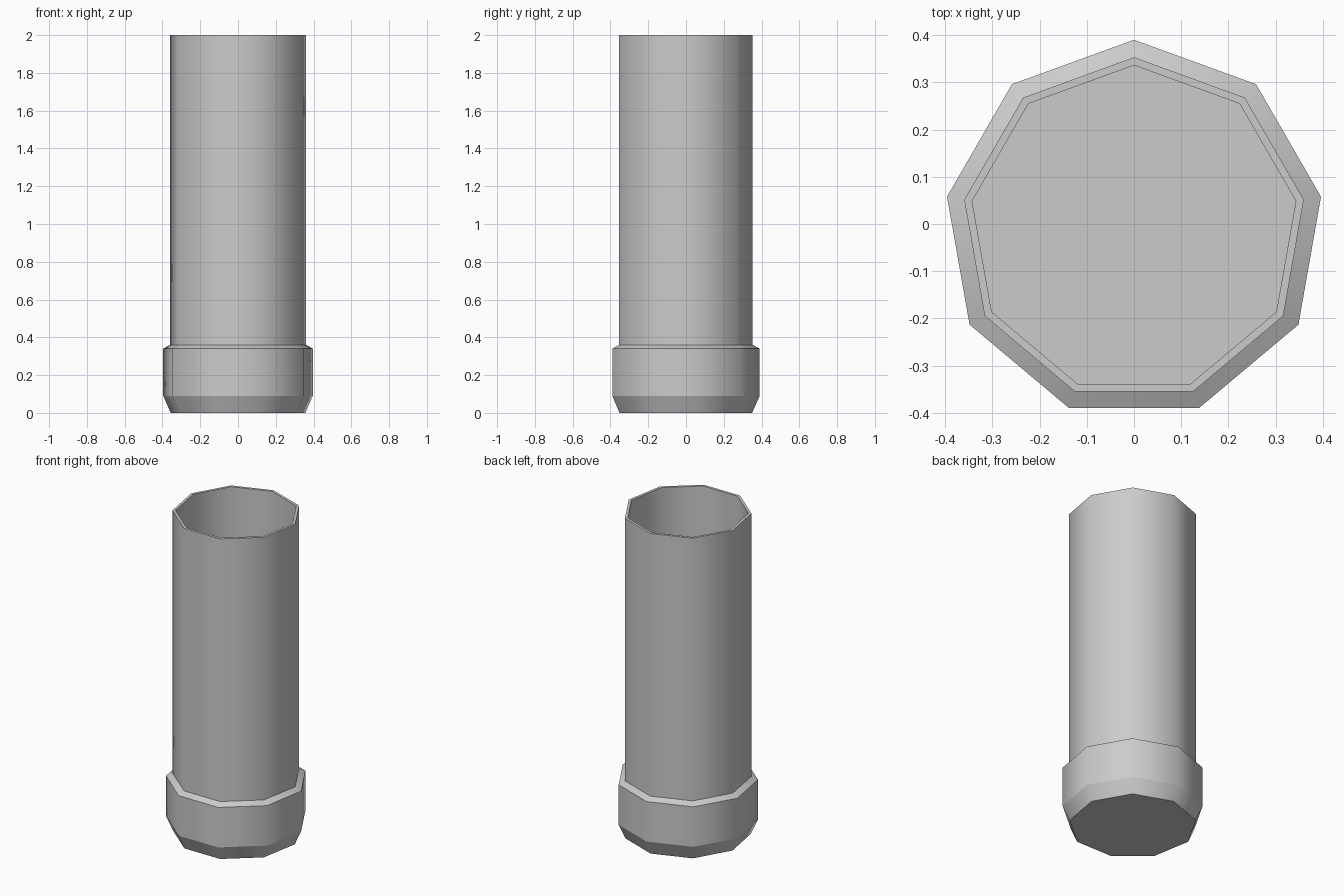
import bpy
import bmesh
from math import cos, sin, tau

cube = bpy.data.objects.get("Cube")
if cube:
    bpy.data.objects.remove(cube, do_unlink=True)

SIDES = 9
CENTRE_Y = -0.012  # centres the bounds of the odd-sided outline

# Single grey material
grey = bpy.data.materials.new("light_grey")
grey.use_nodes = True
colour = (0.6, 0.6, 0.6, 1)
grey.diffuse_color = colour
grey.node_tree.nodes["Principled BSDF"].inputs["Base Color"].default_value = colour


def lathe(name, profile):
    """Revolve (radius, z) rings, close both ends; rings stay crisp, sides smooth."""
    bm = bmesh.new()
    rings = []
    for radius, z in profile:
        angles = [tau / 4 + tau * i / SIDES for i in range(SIDES)]
        rings.append([bm.verts.new((radius * cos(a), radius * sin(a) + CENTRE_Y, z))
                      for a in angles])
    for low, high in zip(rings, rings[1:]):
        for i in range(SIDES):
            j = (i + 1) % SIDES
            bm.faces.new((low[i], low[j], high[j], high[i]))
    bm.faces.new(rings[0][::-1])
    bm.faces.new(rings[-1])
    bmesh.ops.recalc_face_normals(bm, faces=bm.faces)
    for face in bm.faces:
        face.smooth = True
    for ring in rings:
        for i in range(SIDES):
            bm.edges.get((ring[i], ring[i - 1])).smooth = False
    mesh = bpy.data.meshes.new(name)
    bm.to_mesh(mesh)
    bm.free()
    mesh.materials.append(grey)
    obj = bpy.data.objects.new(name, mesh)
    bpy.context.collection.objects.link(obj)
    return obj


# Chamfered base collar, tall outer wall, rim, inner wall and floor
lathe("open_tube_with_collar", [
    (0.362, 0), (0.402, 0.09), (0.402, 0.34), (0.365, 0.36),
    (0.365, 2), (0.348, 2), (0.348, 0.02),
])
